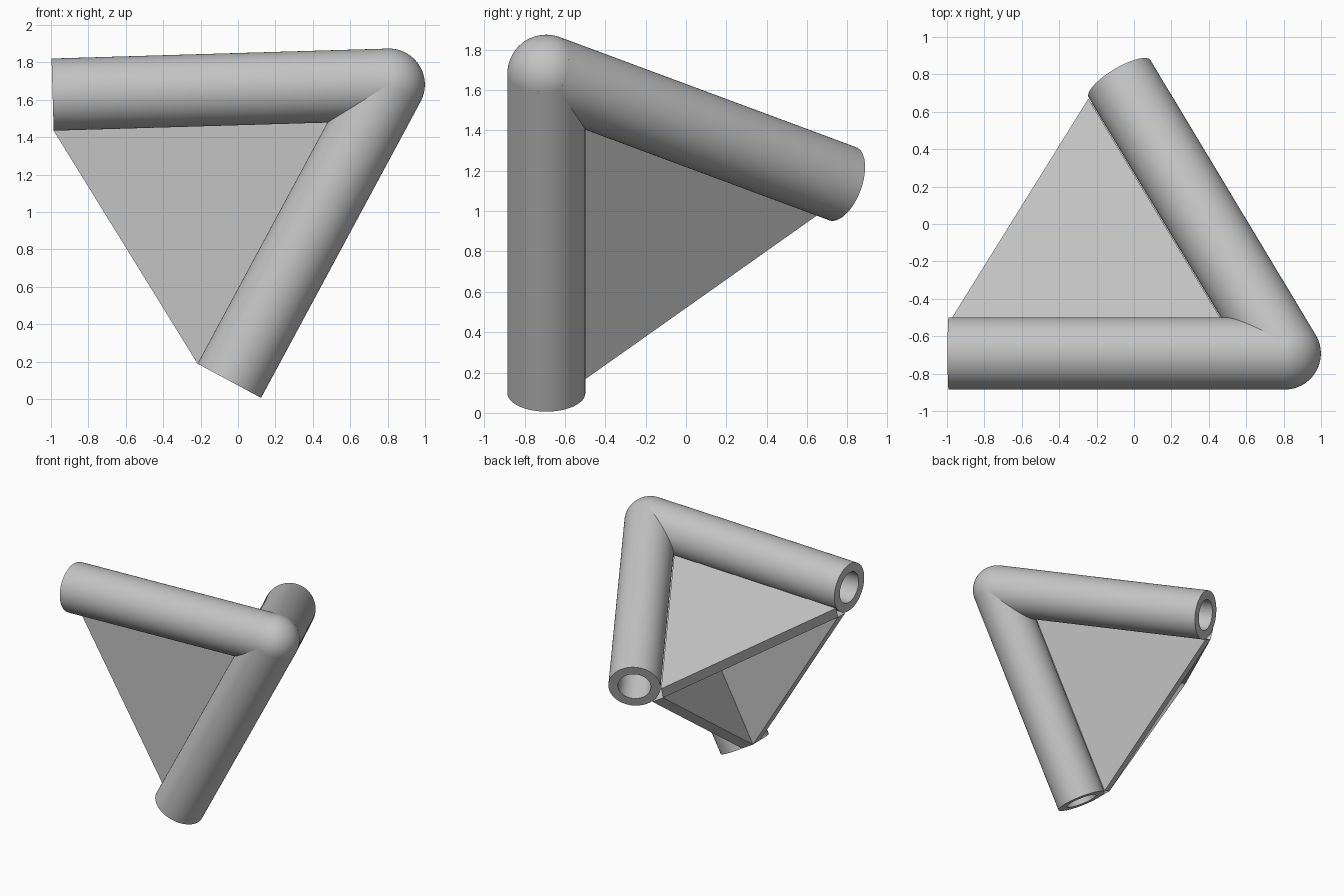
import bpy, bmesh, math
from math import cos, sin, radians
from mathutils import Vector

cube = bpy.data.objects.get("Cube")
if cube:
    bpy.data.objects.remove(cube, do_unlink=True)

# Shared dimensions
HUB = Vector((0.806, -0.692, 1.681))
LENGTH, RADIUS, BORE = 1.798, 0.193, 0.122
BORE_END = 0.35                 # distance of the bore floor from the hub
WEB_OUT, WEB_IN = 0.045, 0.136  # web faces, measured inward from the tube axes
SEGMENTS = 96

# Three directions, each 60 degrees from the others
TILT = radians(1.7)


def in_front_plane(angle):
    return Vector((-cos(angle), 0, -sin(angle)))


side = in_front_plane(TILT)
down = in_front_plane(TILT + radians(60))
back = in_front_plane(TILT + radians(30)) / math.sqrt(3)
back.y = math.sqrt(2 / 3)

grey = bpy.data.materials.new("light_grey")
grey.use_nodes = True
colour = (0.55, 0.55, 0.55, 1)
grey.diffuse_color = colour
grey.node_tree.nodes["Principled BSDF"].inputs["Base Color"].default_value = colour


def finish(bm, name, smooth):
    bmesh.ops.recalc_face_normals(bm, faces=bm.faces)
    mesh = bpy.data.meshes.new(name)
    bm.to_mesh(mesh)
    bm.free()
    mesh.materials.append(grey)
    obj = bpy.data.objects.new(name, mesh)
    bpy.context.collection.objects.link(obj)
    if smooth:
        bpy.ops.object.select_all(action='DESELECT')
        obj.select_set(True)
        bpy.context.view_layer.objects.active = obj
        bpy.ops.object.shade_smooth_by_angle(angle=radians(30))
    return obj


def socket_tube(name, direction):
    """Lathe a tube with a blind bore, then aim it away from the hub."""
    profile = [(0, 0), (RADIUS, 0), (RADIUS, LENGTH), (BORE, LENGTH),
               (BORE, BORE_END), (0, BORE_END)]
    bm = bmesh.new()
    verts = [bm.verts.new((r, 0, z)) for r, z in profile]
    edges = [bm.edges.new(pair) for pair in zip(verts, verts[1:])]
    bmesh.ops.spin(bm, geom=verts + edges, cent=(0, 0, 0), axis=(0, 0, 1),
                   angle=math.tau, steps=SEGMENTS)
    bmesh.ops.remove_doubles(bm, verts=bm.verts, dist=0.0001)
    obj = finish(bm, name, True)
    obj.location = HUB
    obj.rotation_euler = direction.to_track_quat('Z', 'Y').to_euler()


def web(name, a, b, third):
    """Triangular plate spanning the inner sides of two tubes."""
    to_b = (b - a * a.dot(b)).normalized()
    to_a = (a - b * a.dot(b)).normalized()
    inward = a.cross(b).normalized()
    if inward.dot(third) < 0:
        inward.negate()
    corner = (a + b).normalized() * RADIUS / sin(radians(30))
    outline = [corner, a * LENGTH + to_b * RADIUS, b * LENGTH + to_a * RADIUS]
    bm = bmesh.new()
    face = bm.faces.new([bm.verts.new(HUB + p + inward * WEB_OUT) for p in outline])
    made = bmesh.ops.extrude_face_region(bm, geom=[face], use_keep_orig=True)
    moved = [v for v in made["geom"] if isinstance(v, bmesh.types.BMVert)]
    bmesh.ops.translate(bm, verts=moved, vec=inward * (WEB_IN - WEB_OUT))
    finish(bm, name, False)


# Rounded hub
bm = bmesh.new()
bmesh.ops.create_uvsphere(bm, u_segments=SEGMENTS, v_segments=48, radius=RADIUS)
finish(bm, "corner_hub", True).location = HUB

# Tubes
for name, direction in (("side_tube", side), ("lower_tube", down), ("back_tube", back)):
    socket_tube(name, direction)

# Webs
web("front_web", side, down, back)
web("top_web", side, back, down)
web("side_web", down, back, side)
